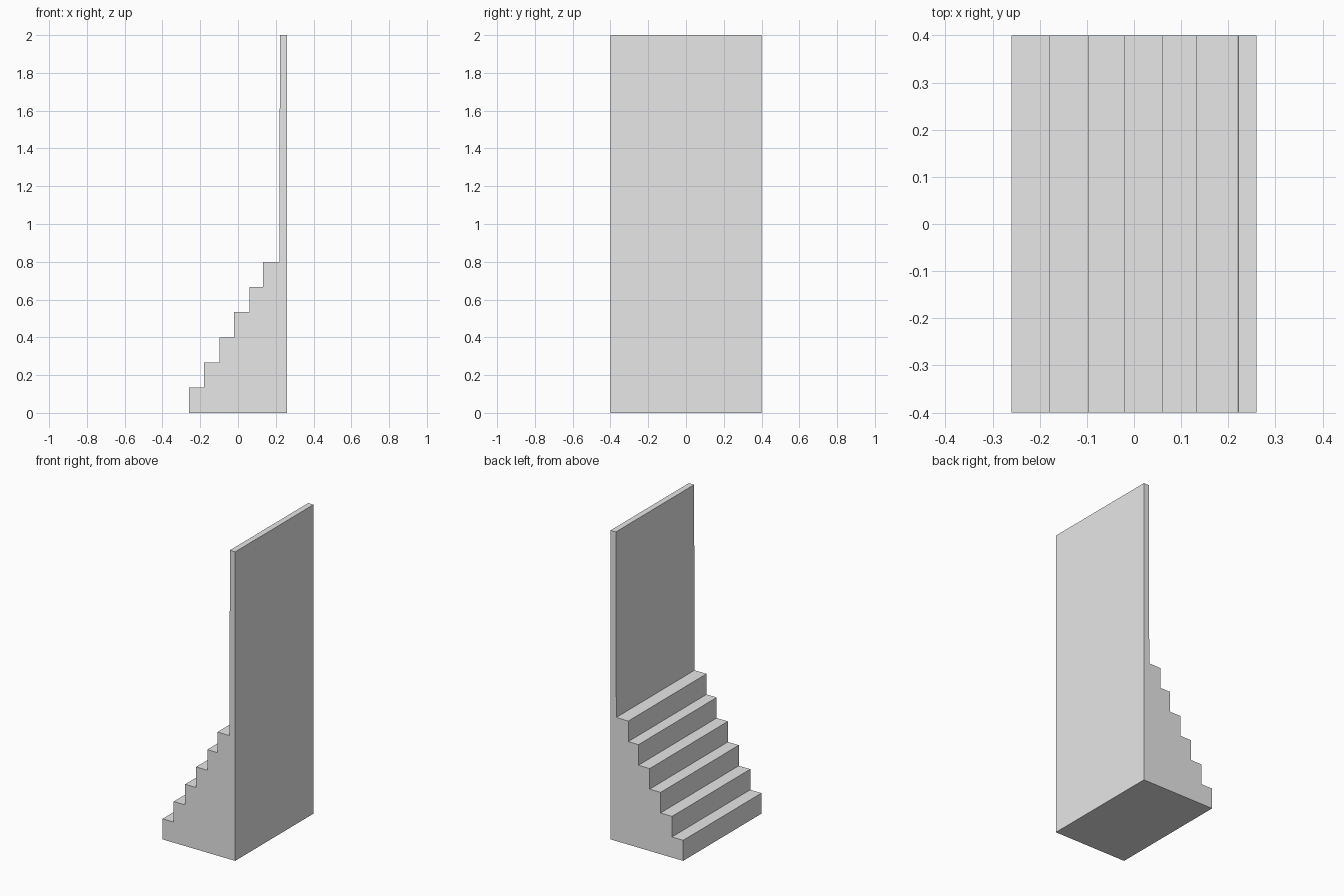
import bpy
import bmesh

cube = bpy.data.objects.get("Cube")
if cube:
    bpy.data.objects.remove(cube, do_unlink=True)

HALF_DEPTH = 0.4
BACK = 0.26
RISE = 0.8 / 6

grey = bpy.data.materials.new("plain grey")
grey.use_nodes = True
colour = (0.8, 0.8, 0.8, 1)
grey.diffuse_color = colour
grey.node_tree.nodes["Principled BSDF"].inputs["Base Color"].default_value = colour

# Side profile: flat base, six risers and treads, then the tall thin back wall
risers = [-0.26, -0.18, -0.098, -0.02, 0.06, 0.133]
wall_foot, wall_top = 0.219, 0.222
profile = [(BACK, 0), (BACK, 2), (wall_top, 2), (wall_foot, 6 * RISE)]
for i in reversed(range(len(risers))):
    profile += [(risers[i], (i + 1) * RISE), (risers[i], i * RISE)]
    if i:
        profile[-1] = (risers[i], i * RISE)

# Extrude the profile across the full width
bm = bmesh.new()
side = bm.faces.new([bm.verts.new((x, -HALF_DEPTH, z)) for x, z in profile])
extruded = bmesh.ops.extrude_face_region(bm, geom=[side], use_keep_orig=True)
verts = [v for v in extruded["geom"] if isinstance(v, bmesh.types.BMVert)]
bmesh.ops.translate(bm, verts=verts, vec=(0, 2 * HALF_DEPTH, 0))
bmesh.ops.recalc_face_normals(bm, faces=bm.faces)

mesh = bpy.data.meshes.new("stairs_with_back_wall")
bm.to_mesh(mesh)
bm.free()
mesh.materials.append(grey)
stairs = bpy.data.objects.new("stairs_with_back_wall", mesh)
bpy.context.collection.objects.link(stairs)
